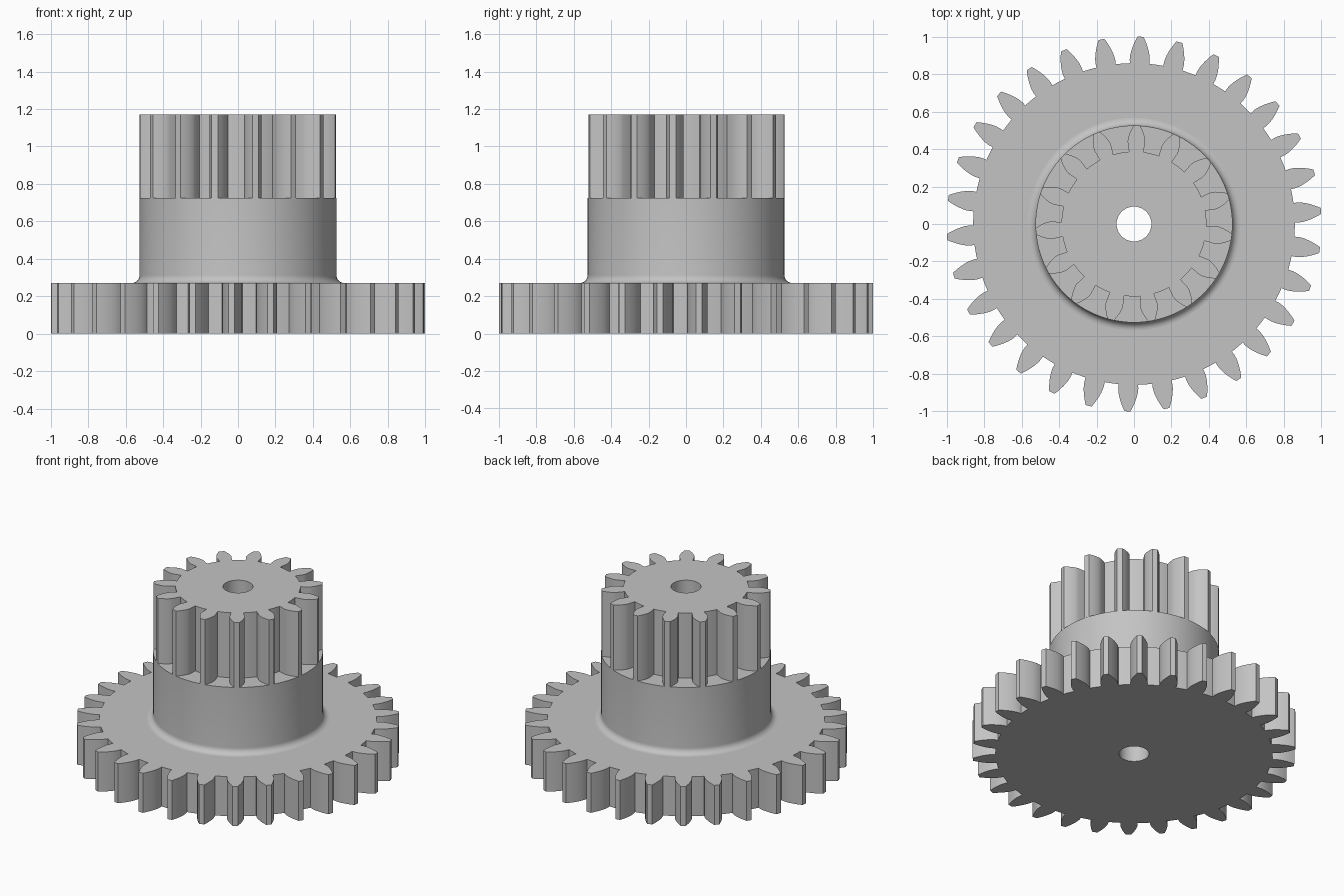
import bpy
import bmesh
from math import acos, cos, sin, pi, radians, sqrt, tan

cube = bpy.data.objects.get("Cube")
if cube:
    bpy.data.objects.remove(cube, do_unlink=True)

MODULE = 0.0625
BORE = 0.093
SEGMENTS = 96
PRESSURE = radians(20)

grey = bpy.data.materials.new("plain grey")
grey.use_nodes = True
colour = (0.55, 0.55, 0.55, 1)
grey.diffuse_color = colour
grey.node_tree.nodes["Principled BSDF"].inputs["Base Color"].default_value = colour


def finish(bm, name):
    """Turn a closed bmesh into a smooth shaded object with sharp edges."""
    bmesh.ops.recalc_face_normals(bm, faces=bm.faces[:])
    mesh = bpy.data.meshes.new(name)
    bm.to_mesh(mesh)
    bm.free()
    mesh.materials.append(grey)
    obj = bpy.data.objects.new(name, mesh)
    bpy.context.collection.objects.link(obj)
    bpy.ops.object.select_all(action='DESELECT')
    obj.select_set(True)
    bpy.context.view_layer.objects.active = obj
    bpy.ops.object.shade_smooth_by_angle(angle=radians(30))


def circle(radius, count=SEGMENTS):
    return [(radius * cos(2 * pi * i / count), radius * sin(2 * pi * i / count))
            for i in range(count)]


def bridge(bm, low, high):
    n = len(low)
    for i in range(n):
        j = (i + 1) % n
        bm.faces.new((low[i], low[j], high[j], high[i]))


def gear_outline(teeth, tip, root, root_scale, phase):
    """Involute tooth flanks joined by arcs at the root and tip."""
    pitch = MODULE * teeth / 2
    base = pitch * cos(PRESSURE)

    def half_angle(r):
        a = acos(min(1, base / r))
        middle = pi / (2 * teeth) - 0.006 / pitch
        return middle + tan(PRESSURE) - PRESSURE - tan(a) + a

    flank = [(root, half_angle(base) * root_scale)]
    for i in range(7):
        r = base + (tip - base) * i / 6
        flank.append((r, half_angle(r)))
    step = 2 * pi / teeth
    points = []
    for t in range(teeth):
        centre = phase + t * step
        polar = [(r, centre - a) for r, a in flank]
        polar.append((tip, centre))
        polar += [(r, centre + a) for r, a in reversed(flank)]
        gap = step - 2 * flank[0][1]
        polar += [(root, centre + flank[0][1] + gap * k / 4) for k in (1, 2, 3)]
        points += [(r * cos(a), r * sin(a)) for r, a in polar]
    return points


def gear(name, outline, bottom, top):
    """Extruded gear with a round bore."""
    bm = bmesh.new()
    rings = []
    for loop in (outline, circle(BORE)):
        pair = [[bm.verts.new((x, y, z)) for x, y in loop] for z in (bottom, top)]
        bridge(bm, *pair)
        rings.append(pair)
    for level in (0, 1):
        edges = []
        for pair in rings:
            ring = pair[level]
            edges += [bm.edges.get((ring[i - 1], ring[i])) for i in range(len(ring))]
        bmesh.ops.triangle_fill(bm, edges=edges, use_beauty=True)
    finish(bm, name)


def lathe(name, profile):
    """Closed profile of (radius, height) turned round z."""
    bm = bmesh.new()
    rings = [[bm.verts.new((x, y, z)) for x, y in circle(r)] for r, z in profile]
    for i in range(len(rings)):
        bridge(bm, rings[i - 1], rings[i])
    finish(bm, name)


BASE_TOP, HUB_TOP, TOP = 0.27, 0.725, 1.17
HUB = 0.526

# Wide lower gear
gear("large_gear", gear_outline(30, 1.001, 0.859, 1.0, radians(4)), 0, BASE_TOP)

# Round hub with a fillet at its foot
FILLET = 0.042
foot = [(HUB + FILLET * (1 - sin(a)), BASE_TOP + FILLET * (1 - cos(a)))
        for a in [pi / 2 * i / 8 for i in range(9)]]
lathe("hub", [(BORE, BASE_TOP)] + foot + [(HUB, HUB_TOP), (BORE, HUB_TOP)])

# Narrow upper gear
gear("small_gear", gear_outline(15, HUB, 0.387, 0.93, radians(88.3)), HUB_TOP, TOP)
